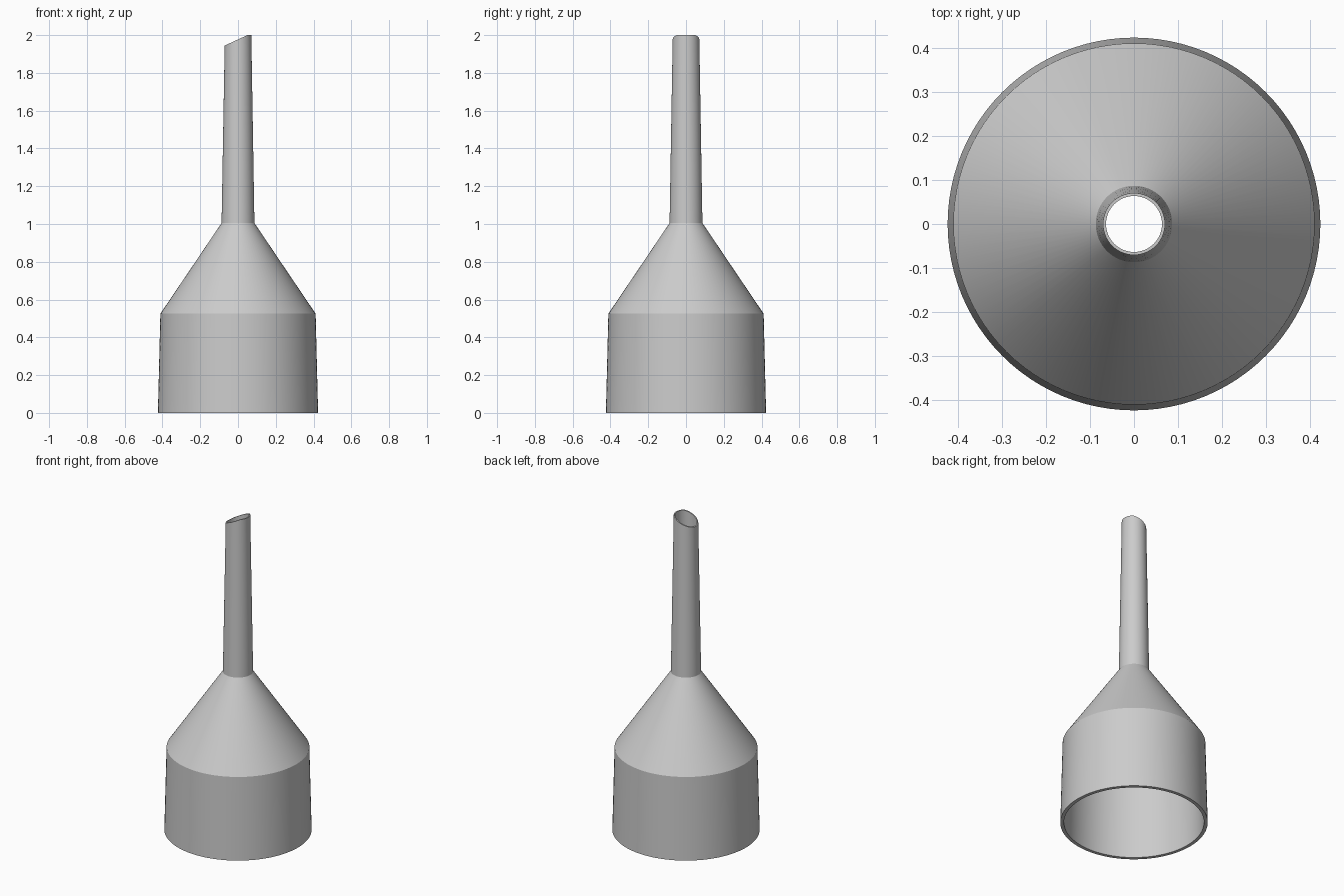
import bpy, bmesh, math

if "Cube" in bpy.data.objects:
    bpy.data.objects.remove(bpy.data.objects["Cube"])

SEG = 96
# wall profile (radius, height): bore mouth, down the inside, around the rim, up the outside
PROFILE = [(0.0636, 2.0), (0.076, 1.0), (0.394, 0.52), (0.403, 0.0),
           (0.424, 0.0), (0.411, 0.525), (0.087, 1.005), (0.0705, 2.0)]


def cut_height(x):
    """Slanted spout tip with a small flat at its highest side."""
    return min(2.0, 1.945 + (x + 0.07) * 0.458)


# funnel: one revolved, closed wall
bm = bmesh.new()
rings = []
for r, z in PROFILE:
    ring = []
    for i in range(SEG):
        a = 2 * math.pi * i / SEG
        x, y = r * math.cos(a), r * math.sin(a)
        ring.append(bm.verts.new((x, y, cut_height(x) if z == 2.0 else z)))
    rings.append(ring)
for k, lower in enumerate(rings):
    upper = rings[(k + 1) % len(rings)]
    for i in range(SEG):
        j = (i + 1) % SEG
        bm.faces.new((lower[i], lower[j], upper[j], upper[i]))
bmesh.ops.recalc_face_normals(bm, faces=bm.faces[:])
mesh = bpy.data.meshes.new("funnel")
bm.to_mesh(mesh)
bm.free()

funnel = bpy.data.objects.new("funnel", mesh)
bpy.context.collection.objects.link(funnel)
grey = bpy.data.materials.new("light grey")
grey.diffuse_color = (0.6, 0.6, 0.6, 1)
grey.use_nodes = True
grey.node_tree.nodes["Principled BSDF"].inputs["Base Color"].default_value = grey.diffuse_color
mesh.materials.append(grey)

# smooth walls, sharp shoulder, neck and rims
bpy.context.view_layer.objects.active = funnel
funnel.select_set(True)
bpy.ops.object.shade_smooth_by_angle(angle=math.radians(30))
